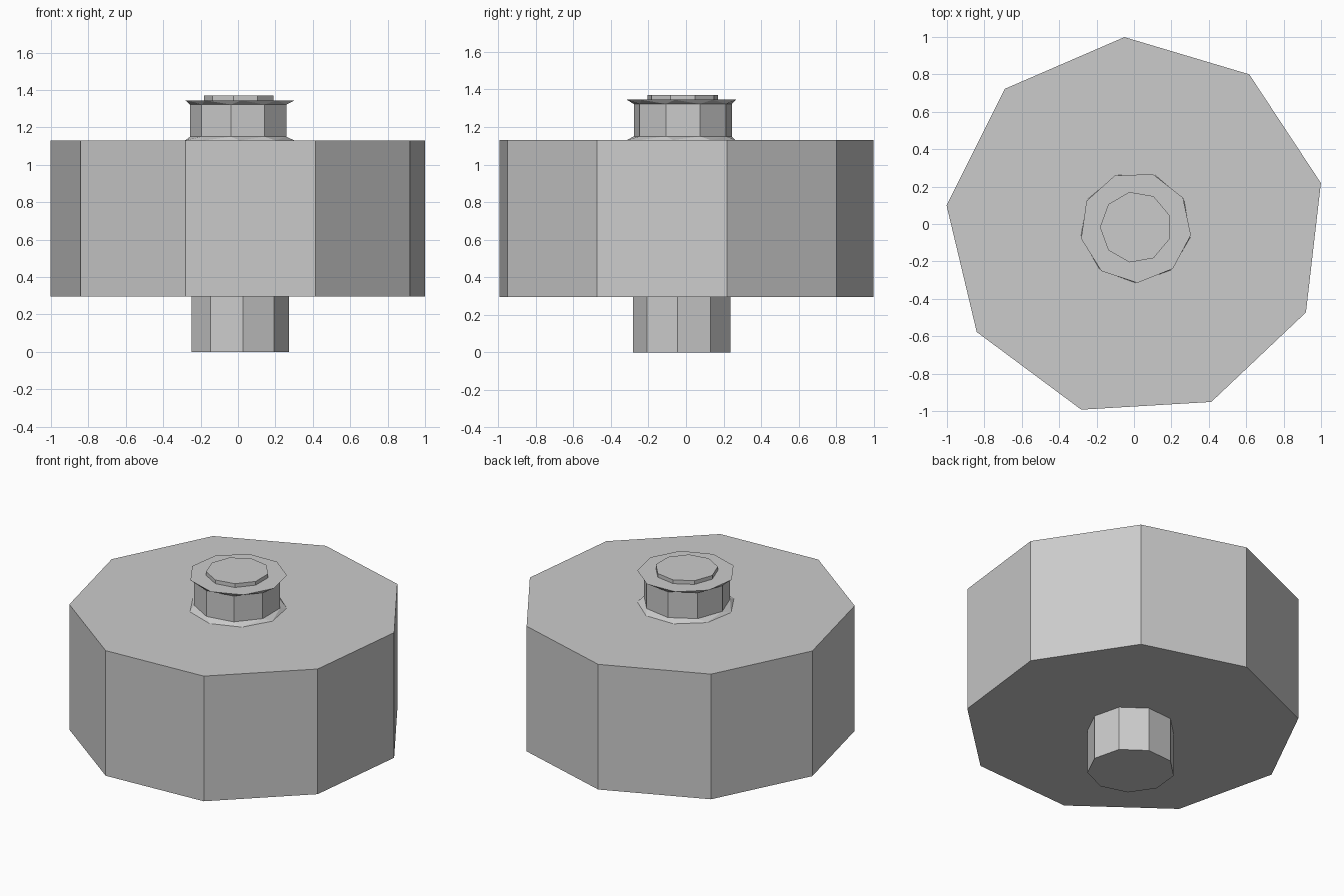
import bpy, bmesh
from math import cos, sin, radians

cube = bpy.data.objects.get("Cube")
if cube:
    bpy.data.objects.remove(cube, do_unlink=True)

SIDES = 9
CENTRE = (0.009, -0.017)

grey = bpy.data.materials.new("plain grey")
grey.use_nodes = True
colour = (0.6, 0.6, 0.6, 1)
grey.diffuse_color = colour
grey.node_tree.nodes["Principled BSDF"].inputs["Base Color"].default_value = colour


def solid(name, bottom, top):
    """Flat-sided solid hulled between two rings of (radius, start angle, height)."""
    bm = bmesh.new()
    for radius, start, z in (bottom, top):
        for i in range(SIDES):
            a = radians(start + i * 360 / SIDES)
            bm.verts.new((CENTRE[0] + radius * cos(a), CENTRE[1] + radius * sin(a), z))
    bmesh.ops.convex_hull(bm, input=bm.verts[:])
    bmesh.ops.dissolve_limit(bm, angle_limit=radians(0.5), verts=bm.verts[:], edges=bm.edges[:])
    bmesh.ops.recalc_face_normals(bm, faces=bm.faces[:])
    mesh = bpy.data.meshes.new(name)
    bm.to_mesh(mesh)
    bm.free()
    mesh.materials.append(grey)
    obj = bpy.data.objects.new(name, mesh)
    bpy.context.collection.objects.link(obj)
    return obj


def prism(name, radius, start, z0, z1):
    return solid(name, (radius, start, z0), (radius, start, z1))


# Wide body and the stub beneath it
prism("drum_body", 1.018, 13.4, 0.295, 1.13)
prism("lower_shaft", 0.265, -6, 0, 0.295)

# Neck with a flared foot and a flared rim
prism("upper_neck", 0.265, 20, 1.13, 1.33)
solid("neck_foot", (0.298, -10, 1.13), (0.265, 20, 1.15))
solid("neck_rim", (0.265, 20, 1.322), (0.298, -8, 1.345))

# Small cap on the rim
prism("top_cap", 0.191, 20, 1.345, 1.37)
